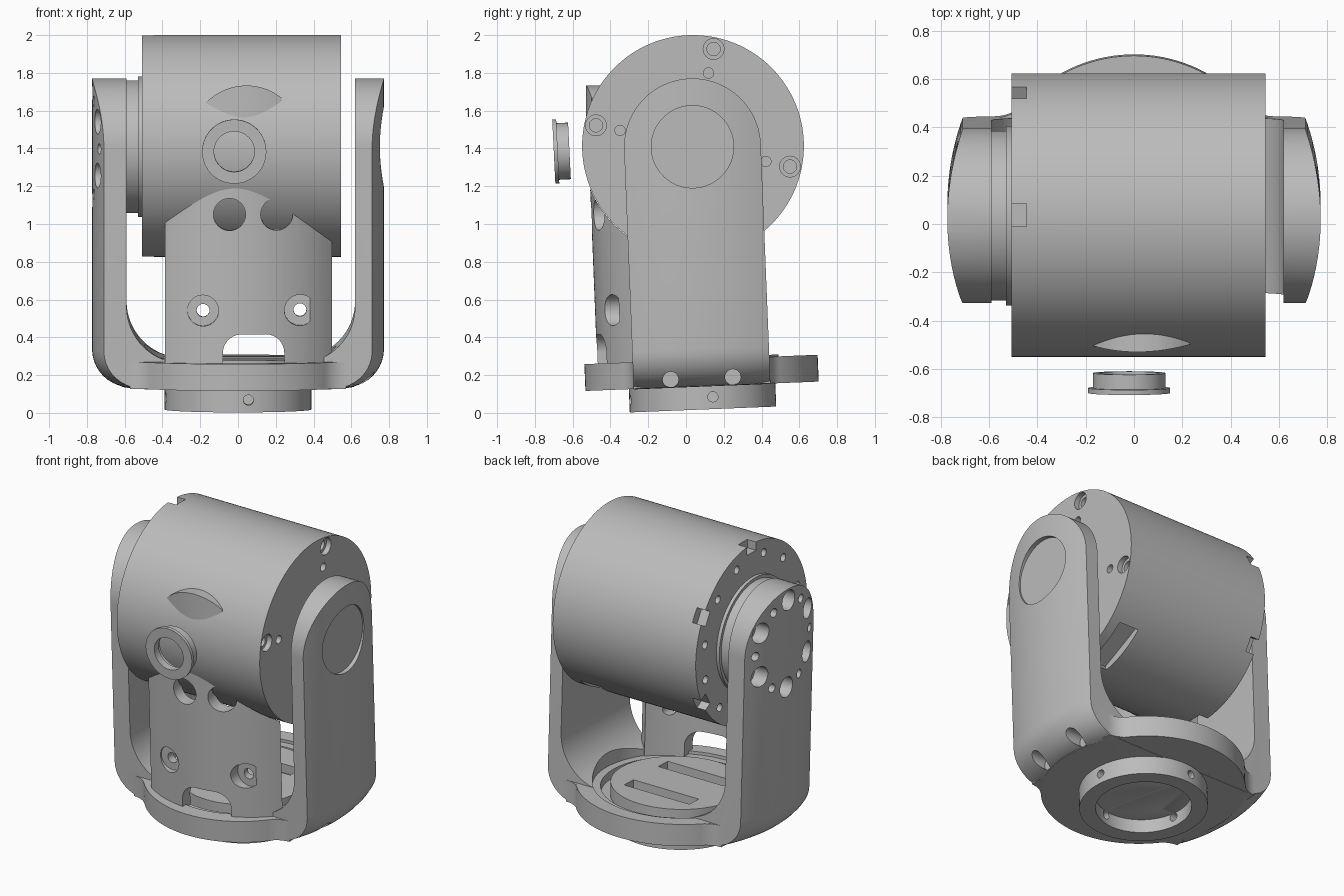
import bpy, bmesh, math
from math import sin, cos, pi, radians, sqrt
from mathutils import Matrix, Vector

if "Cube" in bpy.data.objects:
    bpy.data.objects.remove(bpy.data.objects["Cube"])

grey = bpy.data.materials.new("machined grey")
grey.use_nodes = True
grey.diffuse_color = (0.5, 0.5, 0.5, 1)
grey.node_tree.nodes["Principled BSDF"].inputs["Base Color"].default_value = (0.5, 0.5, 0.5, 1)

TURN = {"x": Matrix.Rotation(pi / 2, 4, "Y"), "y": Matrix.Rotation(-pi / 2, 4, "X"), "z": Matrix.Identity(4)}
AXIS_Z = 1.392                      # pivot height in the leaning frame
LEAN = Matrix.Translation((0, 0.09, 0.018)) @ Matrix.Rotation(radians(2.3), 4, "X")
DRUM = Vector((0, 0.037, 1.413))    # drum centre


def add(name, bm):
    bmesh.ops.recalc_face_normals(bm, faces=bm.faces)
    me = bpy.data.meshes.new(name)
    bm.to_mesh(me)
    bm.free()
    ob = bpy.data.objects.new(name, me)
    bpy.context.scene.collection.objects.link(ob)
    me.materials.append(grey)
    return ob


def cyl(name, r, a, b, c=(0, 0), axis="z", seg=64, foot_round=0):
    """Cylinder from a to b along an axis; c is the centre in the other two axes."""
    bm = bmesh.new()
    bmesh.ops.create_cone(bm, cap_ends=True, segments=seg, radius1=r, radius2=r, depth=b - a)
    if foot_round:
        low = [e for e in bm.edges if all(v.co.z < 0 for v in e.verts)]
        bmesh.ops.bevel(bm, geom=low, offset=foot_round, segments=10, profile=0.5, affect="EDGES")
    m = (a + b) / 2
    pos = {"x": (m, *c), "y": (c[0], m, c[1]), "z": (*c, m)}[axis]
    bm.transform(Matrix.Translation(pos) @ TURN[axis])
    return add(name, bm)


def box(name, x, y, z, rot=Matrix.Identity(4)):
    bm = bmesh.new()
    bmesh.ops.create_cube(bm, size=1)
    bm.transform(rot @ Matrix.Translation([sum(v) / 2 for v in (x, y, z)]) @
                 Matrix.Diagonal((x[1] - x[0], y[1] - y[0], z[1] - z[0], 1)))
    return add(name, bm)


def prism(name, pts, a, b, axis):
    """Closed outline extended from a to b along x, y or z."""
    put = {"x": lambda p, t: (t, *p), "y": lambda p, t: (p[0], t, p[1]), "z": lambda p, t: (*p, t)}[axis]
    bm = bmesh.new()
    lo, hi = [[bm.verts.new(put(p, t)) for p in pts] for t in (a, b)]
    bm.faces.new(lo)
    bm.faces.new(hi)
    for i in range(len(pts)):
        bm.faces.new((lo[i - 1], lo[i], hi[i], hi[i - 1]))
    return add(name, bm)


def polar(r, deg, c):
    return (c[0] + r * cos(radians(deg)), c[1] + r * sin(radians(deg)))


def arc(cx, cz, r, a0, a1, n=16):
    return [polar(r, a0 + (a1 - a0) * i / n, (cx, cz)) for i in range(n + 1)]


def boolean(ob, cutters, op="DIFFERENCE"):
    """Apply each cutter, falling back to the second solver if the first changes nothing."""
    for c in cutters:
        before = len(ob.data.polygons)
        for solver in ("MANIFOLD", "EXACT"):
            mod = ob.modifiers.new("cut", "BOOLEAN")
            mod.operation, mod.solver, mod.object = op, solver, c
            bpy.context.view_layer.update()
            me = bpy.data.meshes.new_from_object(ob.evaluated_get(bpy.context.evaluated_depsgraph_get()))
            ob.modifiers.clear()
            if len(me.polygons) not in (0, before):
                ob.data = me
                break
        bpy.data.objects.remove(c)
    return ob


def finish(ob, matrix=Matrix.Identity(4)):
    ob.data.transform(matrix)
    for o in bpy.context.selected_objects:
        o.select_set(False)
    ob.select_set(True)
    bpy.context.view_layer.objects.active = ob
    bpy.ops.object.shade_smooth_by_angle(angle=radians(30))


# Yoke: U profile, trimmed to round-topped arms with bulged outer sides and rounded feet
u = ([(-0.8, 0.1), (0.8, 0.1), (0.8, 1.9), (0.62, 1.9)] + arc(0.32, 0.56, 0.30, 0, -90)
     + arc(-0.29, 0.56, 0.30, 270, 180) + [(-0.59, 1.9), (-0.8, 1.9)])
yoke = prism("yoke", u, -0.5, 0.5, "y")
outline = [(-0.362, 0.0), (0.362, 0.0)] + arc(0, AXIS_Z, 0.362, 0, 180, 40)
bulge = cyl("bulge", 0.773, 0.121, 2, seg=158, foot_round=0.2)
bulge.data.transform(Matrix.Diagonal((1, 0.915 / 0.773, 1, 1)))
boolean(yoke, [prism("trim", outline, -1, 1, "x"), bulge], "INTERSECT")

# Round rim, blended into the arms by concave fillets
RIM, F = 0.618, 0.15
fx, fy = sqrt((RIM + F) ** 2 - (0.362 + F) ** 2), 0.362 + F
start = 180 + math.degrees(math.atan2(fy, fx))
blend = arc(fx, fy, F, start, 270, 8) + [(fx, 0.3), (0.4, 0.3)]
parts = [cyl("rim", RIM, 0.123, 0.265, seg=128)]
for sx in (-1, 1):
    for sy in (-1, 1):
        parts.append(prism("blend", [(x * sx, y * sy) for x, y in blend], 0.124, 0.264, "z"))
boolean(yoke, parts, "UNION")
boolean(yoke, [cyl("bowl", 0.47, 0.19, 0.6, seg=96), cyl("step", 0.52, 0.245, 0.34, seg=96)])

# Arm details: cap pocket on one side, bolt circle on the other, screws near the foot
holes = [cyl("pocket", 0.218, 0.742, 0.9, (0, AXIS_Z), "x")]
for i in range(6):
    holes.append(cyl("bolt", 0.066, -0.9, -0.66, polar(0.285, 30 + 60 * i, (0, AXIS_Z)), "x", 32))
    holes.append(cyl("pin", 0.028, -0.9, -0.68, polar(0.285, 60 * i, (0, AXIS_Z)), "x", 20))
for x0, x1 in ((-0.9, -0.6), (0.6, 0.9)):
    for y in (-0.165, 0.165):
        holes.append(cyl("foot_screw", 0.042, x0, x1, (y, 0.165), "x", 24))
finish(boolean(yoke, holes), LEAN)

# Base collar with recessed underside and radial set-screw holes
collar = cyl("base_collar", 0.388, 0, 0.135, seg=96)
boolean(collar, [cyl("bore", 0.29, -0.1, 0.09, seg=96)])
for i in range(4):
    h = cyl("set_screw", 0.027, 0.2, 0.5, (0.055, 0.065), "x", 20)
    h.data.transform(Matrix.Rotation(i * pi / 2, 4, "Z"))
    boolean(collar, [h])
finish(collar, LEAN)

# Inner floor plate with two slots
floor = cyl("floor_plate", 0.41, 0.18, 0.275, seg=96)
boolean(floor, [box("slot", (-0.24, 0.24), (y - 0.05, y + 0.05), (0.215, 0.4)) for y in (-0.18, 0.18)])
finish(floor, LEAN)

# Curved front plate: arc shell with arch, counterbored screws and upper round openings
CX, CY, R = -0.015, 0.135, 0.685
a_left, a_right = [270 + math.degrees(math.asin((x - CX) / R)) for x in (-0.386, 0.497)]
shell = arc(CX, CY, R, a_left, a_right, 40) + arc(CX, CY, R - 0.08, a_right, a_left, 40)
plate = prism("front_plate", shell, 0.2, 1.195, "z")
cuts = [cyl("drum_clearance", 0.585, -1, 1, (0, AXIS_Z), "x", 128)]
arch = arc(0.145, 0.32, 0.1, 0, 90) + arc(0.02, 0.32, 0.1, 90, 180) + [(-0.08, 0.15), (0.245, 0.15)]
cuts.append(prism("arch", arch, -0.8, -0.3, "y"))
for x in (-0.185, 0.328):
    front = CY - sqrt(R * R - (x - CX) ** 2)
    cuts.append(cyl("screw", 0.034, -0.8, -0.2, (x, 0.545), "y", 24))
    cuts.append(cyl("counterbore", 0.082, -0.8, front + 0.035, (x, 0.545), "y", 32))
for x in (-0.045, 0.205):
    cuts.append(cyl("opening", 0.085, -0.8, -0.35, (x, 1.055), "y", 40))
finish(boolean(plate, cuts), LEAN)

# Drum
drum = cyl("drum", 0.587, -0.508, 0.545, DRUM.yz, "x", 160)
cuts = []
for i in range(6):                  # rim notches and small rim holes
    turn = Matrix.Translation(DRUM) @ Matrix.Rotation(radians(30 + 60 * i), 4, "X")
    cuts.append(box("notch", (-0.6, -0.445), (0.53, 0.7), (-0.047, 0.047), turn))
    for deg in (12, 45):
        cuts.append(cyl("rim_hole", 0.026, -0.6, -0.46, polar(0.5, 60 * i + deg, DRUM.yz), "x", 20))
for i in range(4):                  # counterbored screws and pins on the other end
    deg = 78 + 90 * i
    cuts.append(cyl("counterbore", 0.055, 0.51, 0.7, polar(0.525, deg, DRUM.yz), "x", 32))
    cuts.append(cyl("screw", 0.035, 0.4, 0.7, polar(0.525, deg, DRUM.yz), "x", 24))
    cuts.append(cyl("pin", 0.027, 0.46, 0.7, polar(0.395, deg, DRUM.yz), "x", 20))
for deg in (121, 296):              # shallow windows
    turn = Matrix.Translation(DRUM) @ Matrix.Rotation(radians(deg), 4, "X")
    cuts.append(box("window", (0.33, 0.476), (0.535, 0.7), (-0.165, 0.165), turn))
finish(boolean(drum, cuts))

# Brow: arched hood with a curved front, emerging from the drum
brow = prism("brow", arc(0, 1.435, 0.297, 45, 135) + [(-0.21, 1.5), (0.21, 1.5)], -0.6, -0.3, "y")
boolean(brow, [cyl("front_curve", 0.73, 1, 2, (0, 0.2), seg=160)], "INTERSECT")
pivot = Matrix.Translation((0.022, 0, 1.65))
finish(brow, pivot @ Matrix.Rotation(radians(-6), 4, "Y") @ Matrix.Translation((0, 0, -1.65)))

# Pivot hub between drum and bolted arm
hub = cyl("pivot_hub", 0.352, -0.62, -0.525, (0, AXIS_Z), "x", 96)
boolean(hub, [cyl("hub_flange", 0.372, -0.53, -0.49, (0, AXIS_Z), "x", 96)], "UNION")
finish(hub, LEAN)

# Lens ring standing in front of the drum
lens = cyl("lens_ring", 0.15, -0.04, 0.04, axis="y", seg=64)
boolean(lens, [cyl("flange", 0.17, -0.043, -0.022, axis="y", seg=64)], "UNION")
boolean(lens, [cyl("bore", 0.107, -0.1, 0.1, axis="y", seg=64),
               cyl("rear_bore", 0.125, 0.005, 0.1, axis="y", seg=64)])
finish(lens, Matrix.Translation((-0.02, -0.657, 1.385)) @ Matrix.Rotation(radians(2.8), 4, "X"))
